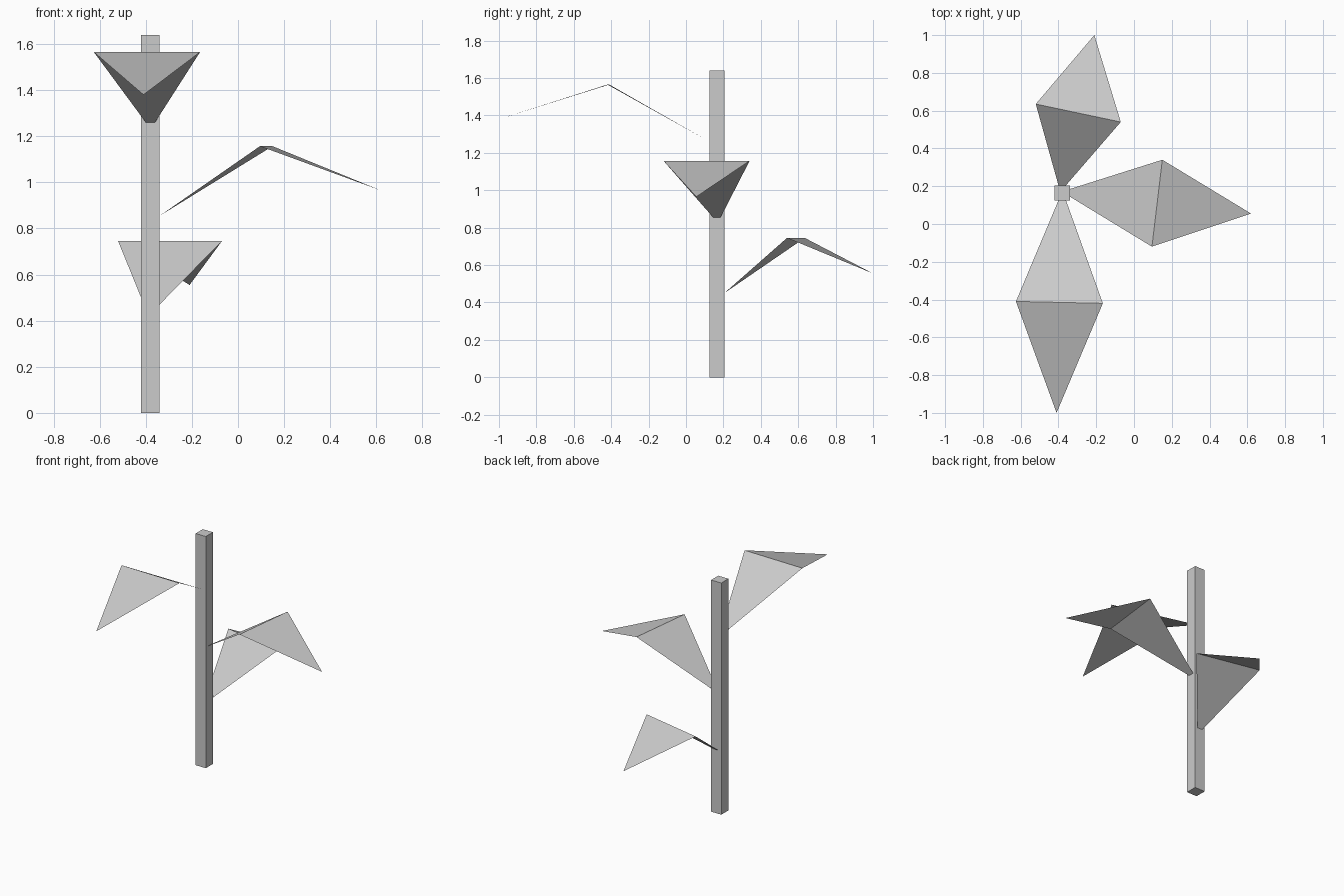
import bpy
from mathutils import Vector

cube = bpy.data.objects.get("Cube")
if cube:
    bpy.data.objects.remove(cube, do_unlink=True)

# One plain grey for the whole plant
grey = bpy.data.materials.new("plain_grey")
grey.use_nodes = True
colour = (0.6, 0.6, 0.6, 1)
grey.diffuse_color = colour
grey.node_tree.nodes["Principled BSDF"].inputs["Base Color"].default_value = colour

STEM = Vector((-0.38, 0.165, 0))
STEM_WIDTH, STEM_HEIGHT = 0.08, 1.64


def add_mesh(name, verts, faces):
    mesh = bpy.data.meshes.new(name)
    mesh.from_pydata(verts, [], faces)
    mesh.materials.append(grey)
    obj = bpy.data.objects.new(name, mesh)
    bpy.context.collection.objects.link(obj)
    return obj


def add_leaf(name, out, base_z, fold_left, fold_right, tip):
    """Thin folded leaf: narrow base on the stem, wide fold, pointed tip."""
    out = Vector(out)
    side = Vector((-out.y, out.x, 0)) * 0.02
    base = STEM + out * STEM_WIDTH / 2 + Vector((0, 0, base_z))
    verts = [base - side, base + side, fold_left, fold_right, tip]
    add_mesh(name, verts, [(0, 3, 2, 1), (3, 4, 2)])


# Square stem
bpy.ops.mesh.primitive_cube_add(size=1, location=STEM + Vector((0, 0, STEM_HEIGHT / 2)))
stem = bpy.context.object
stem.name = "stem"
stem.scale = (STEM_WIDTH, STEM_WIDTH, STEM_HEIGHT)
stem.data.materials.append(grey)

# Three leaves stepping round the stem
add_leaf("top_leaf", (0, -1, 0), 1.26,
         (-0.165, -0.42, 1.565), (-0.625, -0.41, 1.565), (-0.41, -1.0, 1.38))
add_leaf("middle_leaf", (1, 0, 0), 0.855,
         (0.15, 0.34, 1.157), (0.095, -0.12, 1.157), (0.62, 0.055, 0.965))
add_leaf("bottom_leaf", (0, 1, 0), 0.45,
         (-0.52, 0.635, 0.745), (-0.07, 0.54, 0.745), (-0.21, 1.0, 0.555))
